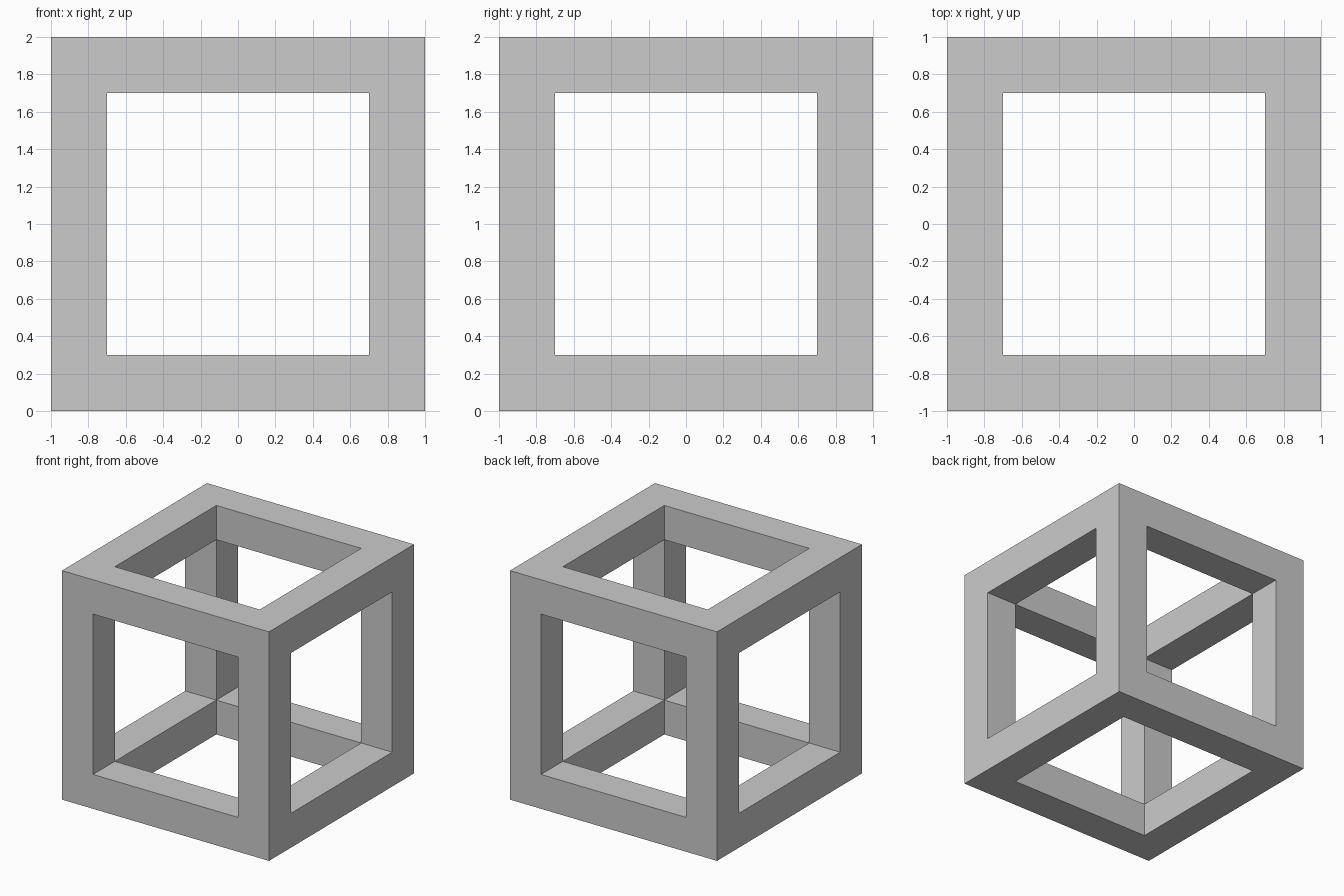
import bpy, bmesh
from itertools import product

if "Cube" in bpy.data.objects:
    bpy.data.objects.remove(bpy.data.objects["Cube"])

# Open cube frame: 3x3x3 cells, solid only along the twelve edges
CUTS = (-1.0, -0.7, 0.7, 1.0)


def solid(cell):
    return all(0 <= i <= 2 for i in cell) and sum(i != 1 for i in cell) >= 2


bm = bmesh.new()
verts = {}


def vert(key):
    if key not in verts:
        x, y, z = (CUTS[i] for i in key)
        verts[key] = bm.verts.new((x, y, z + 1.0))
    return verts[key]


# Outer skin: a face wherever a solid cell meets an empty one
for cell in product(range(3), repeat=3):
    if not solid(cell):
        continue
    for axis, side in product(range(3), (0, 1)):
        neighbour = list(cell)
        neighbour[axis] += 1 if side else -1
        if solid(neighbour):
            continue
        u, v = (axis + 1) % 3, (axis + 2) % 3
        corners = [(0, 0), (1, 0), (1, 1), (0, 1)]
        if not side:
            corners.reverse()
        face = []
        for du, dv in corners:
            key = list(cell)
            key[axis] += side
            key[u] += du
            key[v] += dv
            face.append(vert(tuple(key)))
        bm.faces.new(face)

mesh = bpy.data.meshes.new("cube_frame")
bm.to_mesh(mesh)
bm.free()
frame = bpy.data.objects.new("cube_frame", mesh)
bpy.context.collection.objects.link(frame)
